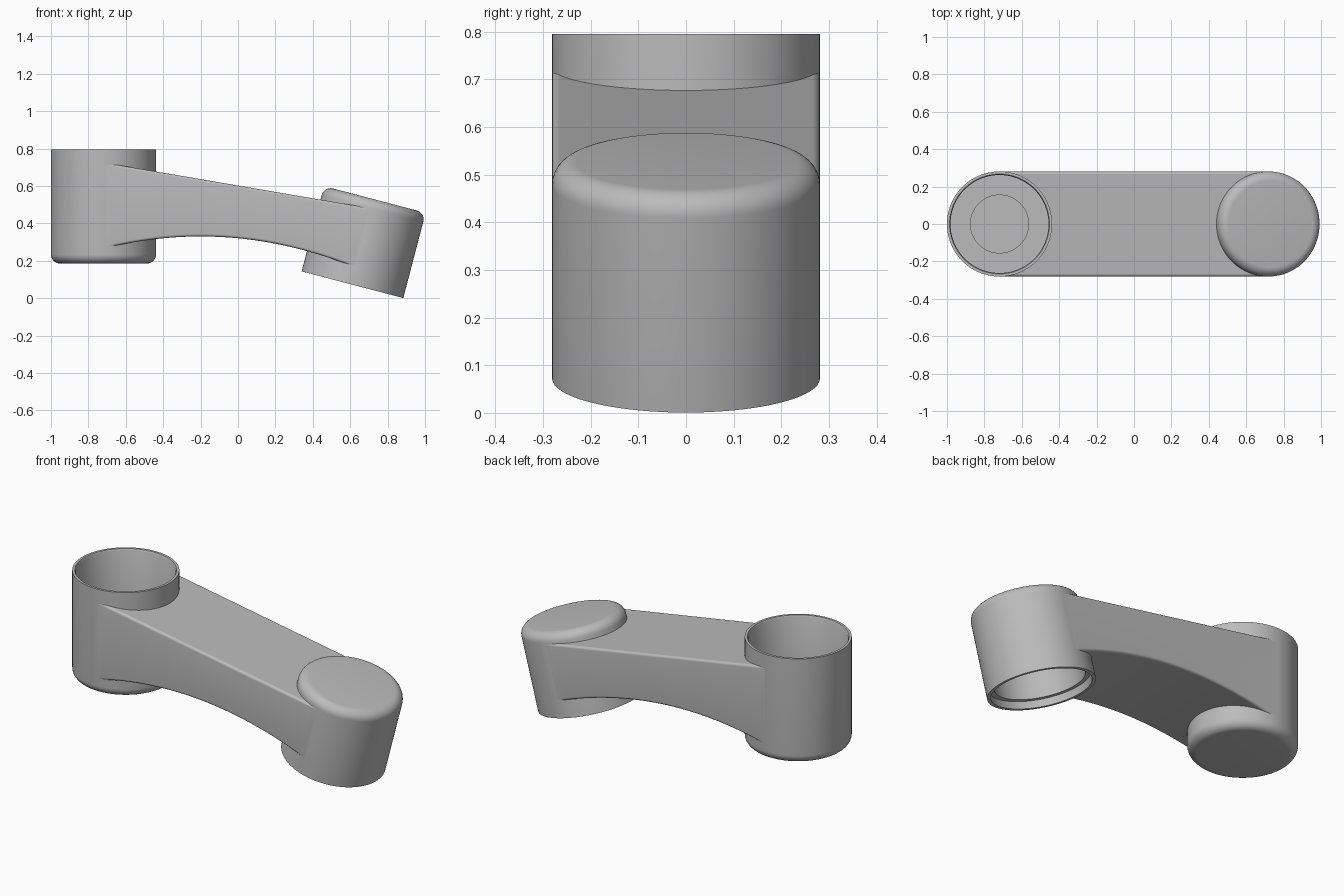
import bpy
import bmesh
from math import sin, cos, tan, pi, sqrt, radians
from mathutils import Matrix, Vector

cube = bpy.data.objects.get("Cube")
if cube:
    bpy.data.objects.remove(cube, do_unlink=True)

R = 0.281                 # outer radius of both joint housings
ROUND = 0.05              # rounding of the closed housing ends
TILT = radians(14.7)      # lean of the outer housing
BASE_X = -0.719
TIP = Vector((0.612, 0, 0.072))

grey = bpy.data.materials.new("satin grey")
grey.use_nodes = True
color = (0.5, 0.5, 0.5, 1)
grey.diffuse_color = color
grey.node_tree.nodes["Principled BSDF"].inputs["Base Color"].default_value = color


def finish(bm, name, matrix=Matrix()):
    bmesh.ops.remove_doubles(bm, verts=bm.verts, dist=1e-5)
    bmesh.ops.recalc_face_normals(bm, faces=bm.faces)
    bm.transform(matrix)
    mesh = bpy.data.meshes.new(name)
    bm.to_mesh(mesh)
    bm.free()
    mesh.materials.append(grey)
    ob = bpy.data.objects.new(name, mesh)
    bpy.context.collection.objects.link(ob)
    bpy.ops.object.select_all(action='DESELECT')
    ob.select_set(True)
    bpy.context.view_layer.objects.active = ob
    bpy.ops.object.shade_smooth_by_angle(angle=radians(35))
    return ob


def lathe(name, profile, matrix, steps=96):
    """Revolve a list of (radius, height) points around z."""
    bm = bmesh.new()
    vs = [bm.verts.new((r, 0, z)) for r, z in profile]
    es = [bm.edges.new(pair) for pair in zip(vs, vs[1:])]
    bmesh.ops.spin(bm, geom=vs + es, cent=(0, 0, 0), axis=(0, 0, 1),
                   angle=2 * pi, steps=steps, use_merge=True)
    return finish(bm, name, matrix)


def rounded_end(z, up):
    """Quarter-round points from the flat end out to the side wall."""
    c = R - ROUND
    return [(c + ROUND * sin(a), z + up * ROUND * (cos(a) - 1))
            for a in (i * pi / 16 for i in range(9))]


# Base housing: upright cup, open at the top, stepped floor inside
base_at = Matrix.Translation((BASE_X, 0, 0))
TOP, FLOOR = 0.795, 0.3
lathe("base_housing",
      [(0, 0.185)] + rounded_end(0.185, -1) +
      [(R, TOP), (0.267, TOP), (0.262, TOP - 0.01), (0.262, FLOOR),
       (0.155, FLOOR), (0.155, FLOOR - 0.025), (0.1, FLOOR - 0.025),
       (0.1, FLOOR - 0.03), (0, FLOOR - 0.03)], base_at)

# Bolt heads and cable plug on the cup floor
for i in range(6):
    a = i * pi / 3
    spot = base_at @ Matrix.Translation((0.125 * cos(a), 0.125 * sin(a), FLOOR - 0.025))
    lathe("floor_bolt", [(0.014, 0), (0.014, 0.008), (0, 0.008)], spot, 16)
lathe("cable_plug", [(0.036, 0), (0.036, 0.006), (0, 0.006)],
      base_at @ Matrix.Translation((0.225, 0, FLOOR)), 32)

# Tip housing: leaning cap, open at the bottom with an inner ledge
H = 0.471
tip_at = Matrix.Translation(TIP) @ Matrix.Rotation(TILT, 4, 'Y')
lathe("tip_housing",
      [(0, H)] + rounded_end(H, 1) +
      [(R, 0), (0.262, 0), (0.262, 0.04), (0.235, 0.04),
       (0.235, H - 0.06), (0, H - 0.06)], tip_at)

# Arm: sloping top, arched underside, ends trimmed to the two housings
HALF, EDGE = R - 0.0005, 0.014


def top_z(x):
    return 0.602 - 0.171 * x


def arch_z(x):
    return 0.33 - 0.242 * (x + 0.2) ** 2


def section(y, drop, height_at, sign):
    """Lengthwise row of points at one y, running wall to wall."""
    reach = sqrt(max(R * R - y * y, 0))
    x0 = BASE_X + max(reach - 0.006, 0)
    x1 = 0.4
    for _ in range(12):
        axis_x = TIP.x + (height_at(x1) - sign * drop - TIP.z) * tan(TILT)
        x1 = axis_x - max(reach - 0.006, 0) / cos(TILT)
    xs = [x0 + (x1 - x0) * i / 32 for i in range(33)]
    return [(x, y, height_at(x) - sign * drop) for x in xs]


# Half outline across the arm: flat middle, then small rounded edge
half = [((HALF - EDGE) * sin(i * pi / 32), 0) for i in range(17)]
half += [(HALF - EDGE + EDGE * sin(a), EDGE * (1 - cos(a)))
         for a in (i * pi / 12 for i in range(1, 7))]
across = [(-y, d) for y, d in reversed(half[1:])] + half
rows = [section(y, d, top_z, 1) for y, d in across]
rows += [section(y, d, arch_z, -1) for y, d in reversed(across)]

bm = bmesh.new()
grid = [[bm.verts.new(p) for p in row] for row in rows]
for a, b in zip(grid, grid[1:] + grid[:1]):
    for i in range(len(a) - 1):
        bm.faces.new((a[i], a[i + 1], b[i + 1], b[i]))
finish(bm, "link_arm")
